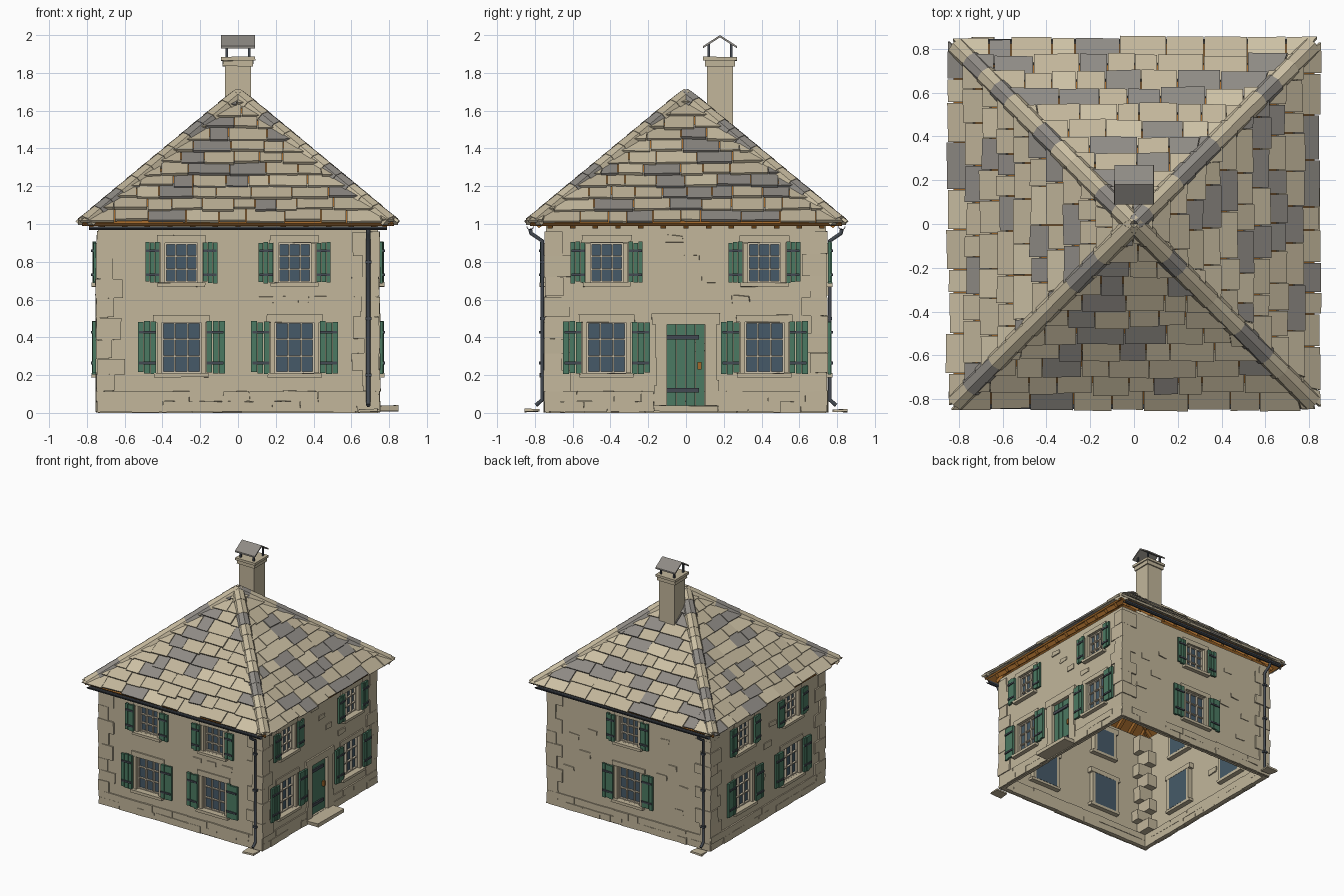
import bpy, bmesh, math, random
from mathutils import Vector, Matrix

random.seed(7)
old = bpy.data.objects.get("Cube")
if old:
    bpy.data.objects.remove(old, do_unlink=True)


def material(name, code):
    rgb = [int(code[i:i + 2], 16) / 255 for i in (0, 2, 4)]
    col = [((c + 0.055) / 1.055) ** 2.4 for c in rgb] + [1]
    m = bpy.data.materials.new(name)
    m.use_nodes = True
    m.diffuse_color = col
    m.node_tree.nodes["Principled BSDF"].inputs["Base Color"].default_value = col
    return m


STONE = material("beige stone", "c2b69b")
PALE = material("pale stone", "cdc1a5")
SLATE = material("grey slate", "8f8b85")
GREEN = material("shutter green", "4b7a62")
GLASS = material("window glass", "465a68")
IRON = material("dark iron", "444a52")
WOOD = material("brown wood", "a36a2c")
CREAM = material("window bars", "cfc3ac")

WALL, TOP = 0.74, 0.99                    # wall distance and height
APEX, EAVE_Z, EAVE = 1.68, 1.0, 0.83      # roof pyramid
SLOPE = math.atan2(APEX - EAVE_Z, EAVE)
LENGTH = math.hypot(APEX - EAVE_Z, EAVE)
R = random.uniform


class Part:
    """Collects solids into one mesh object."""

    def __init__(self, name, turn=None):
        self.name, self.bm, self.mats = name, bmesh.new(), []
        self.turn = None if turn is None else Matrix.Rotation(turn * math.pi / 2, 3, 'Z')

    def point(self, p):
        if self.turn is None:
            return Vector(p)
        u, out, z = p                     # along the wall, outwards, up
        return self.turn @ Vector((u, -WALL - out, z))

    def face(self, verts, mat):
        if mat not in self.mats:
            self.mats.append(mat)
        self.bm.faces.new(verts).material_index = self.mats.index(mat)

    def loft(self, a, b, mat):
        a, b = ([self.bm.verts.new(self.point(p)) for p in r] for r in (a, b))
        n = len(a)
        for i in range(n):
            j = (i + 1) % n
            self.face((a[i], a[j], b[j], b[i]), mat)
        self.face(a, mat)
        self.face(b[::-1], mat)

    def box(self, x, y, z, mat, jit=0.0):
        rings = [[(xx + R(-jit, jit), yy, zz + R(-jit, jit)) for yy, zz in
                  ((y[0], z[0]), (y[1], z[0]), (y[1], z[1]), (y[0], z[1]))] for xx in x]
        self.loft(*rings, mat)

    def slab(self, u, s, h, thick, mat, skew=0.0):
        """Piece on a roof slope, trimmed at the hips; s runs down from the apex."""
        def at(uu, ss, hh):
            lim = EAVE * ss / LENGTH
            return (max(-lim, min(lim, uu)),
                    ss * math.cos(SLOPE) + hh * math.sin(SLOPE) - WALL,
                    APEX - ss * math.sin(SLOPE) + hh * math.cos(SLOPE))
        rings = []
        for uu in u:
            end = s[1] + R(-skew, skew)
            rings.append([at(uu, s[0], h[0]), at(uu, end, h[1]),
                          at(uu, end, h[1] + thick), at(uu, s[0], h[0] + thick)])
        self.loft(*rings, mat)

    def finish(self):
        bmesh.ops.recalc_face_normals(self.bm, faces=self.bm.faces[:])
        me = bpy.data.meshes.new(self.name)
        self.bm.to_mesh(me)
        self.bm.free()
        for m in self.mats:
            me.materials.append(m)
        ob = bpy.data.objects.new(self.name, me)
        bpy.context.collection.objects.link(ob)
        return ob


def pieces(a, b, lo, hi):
    """Random run of lengths from a to b."""
    while a < b:
        e = a + R(lo, hi)
        if b - e < lo * 0.7:
            e = b
        yield a, e
        a = e


def window(p, u, z0, z1, hw, sw):
    p.box((u - hw, u + hw), (-0.04, -0.03), (z0, z1), GLASS)
    for i in range(4):                    # glazing bars
        t = 0.008 if i in (0, 3) else 0.004
        x, z = u - hw + 2 * hw * i / 3, z0 + (z1 - z0) * i / 3
        p.box((x - t, x + t), (-0.03, -0.012), (z0, z1), CREAM)
        p.box((u - hw, u + hw), (-0.03, -0.014), (z - t, z + t), CREAM)
    p.box((u - hw - 0.045, u + hw + 0.045), (-0.04, 0.01), (z1, z1 + 0.04), STONE, 0.003)
    p.box((u - hw - 0.04, u + hw + 0.04), (-0.04, 0.035), (z0 - 0.022, z0), STONE, 0.002)
    for d in (-1, 1):
        p.box(sorted((u + d * hw, u + d * (hw + 0.025))), (-0.04, 0.012), (z0, z1), STONE)
        start = hw + 0.03
        for i in range(3):                # shutter planks
            a, b = start + sw * i / 3, start + sw * (i + 1) / 3 - 0.003
            p.box(sorted((u + d * a, u + d * b)), (0.012, R(0.026, 0.032)),
                  (z0 + R(-0.006, 0.006), z1 + R(-0.002, 0.008)), GREEN)
        for f in (0.2, 0.8):              # shutter straps
            z = z0 + (z1 - z0) * f
            p.box(sorted((u + d * start, u + d * (start + sw * 0.9))), (0.02, 0.037),
                  (z - 0.007, z + 0.007), IRON)


# Walls, plinth and openings, one side at a time
sides = ["front", "right_side", "back", "left_side"]
columns = [(-0.30, 0.30), (-0.42, 0.415), (0,), (-0.31, 0.31)]
loose = [[(0.145, 0.6), (0.28, 0.6), (0.42, 0.6)],
         [(-0.06, 0.92), (0.03, 0.82), (0.12, 0.71), (0.29, 0.6)],
         [(-0.5, 0.62), (-0.4, 0.5), (-0.33, 0.7), (-0.55, 0.35), (0.4, 0.6),
          (0.5, 0.45), (0.33, 0.8), (0.45, 0.25), (0.3, 0.5)],
         [(0.0, 0.6), (-0.08, 0.35), (0.07, 0.75)]]
for k, side in enumerate(sides):
    holes = []
    win = Part(side + "_windows", k)
    for u in columns[k]:
        for z0, z1, hw, sw in ((0.21, 0.48, 0.103, 0.1), (0.69, 0.9, 0.086, 0.078)):
            holes.append((u - hw, u + hw, z0, z1))
            window(win, u, z0, z1, hw, sw)
    win.finish()
    if k == 1:
        holes.append((-0.1, 0.1, 0.04, 0.47))
    wall = Part(side + "_wall", k)
    xs = sorted({-WALL, WALL} | {v for h in holes for v in h[:2]})
    zs = sorted({0.0, TOP} | {v for h in holes for v in h[2:]})
    for x0, x1 in zip(xs, xs[1:]):
        for z0, z1 in zip(zs, zs[1:]):
            cx, cz = (x0 + x1) / 2, (z0 + z1) / 2
            if not any(h[0] < cx < h[1] and h[2] < cz < h[3] for h in holes):
                ring = ((x0, z0), (x1, z0), (x1, z1), (x0, z1))
                wall.face([wall.bm.verts.new(wall.point((x, 0, z))) for x, z in ring], STONE)
    bmesh.ops.remove_doubles(wall.bm, verts=wall.bm.verts[:], dist=0.0001)
    wall.finish()
    stones = Part(side + "_stonework", k)
    spans = [(-0.745, -0.17), (0.17, 0.745)] if k == 1 else [(-0.745, 0.745)]
    for a, b in spans:
        for z in ((0.005, 0.06), (0.06, 0.115)):
            for x in pieces(a, b, 0.08, 0.2):
                stones.box(x, (-0.03, R(0.007, 0.014)), z, STONE, 0.003)
    for u, z in loose[k]:
        w, h = R(0.035, 0.05), R(0.016, 0.022)
        stones.box((u - w, u + w), (-0.01, 0.007), (z - h, z + h), STONE, 0.005)
    stones.finish()

# Door with surround and step
door = Part("door", 1)
for i in range(4):
    door.box((-0.1 + i * 0.05, -0.053 + i * 0.05), (-0.035, R(-0.018, -0.014)), (0.04, 0.47), GREEN)
for z in (0.12, 0.4):
    door.box((-0.1, 0.07), (-0.02, -0.006), (z - 0.012, z + 0.012), IRON)
door.box((0.062, 0.082), (-0.02, 0.0), (0.23, 0.27), WOOD)
door.finish()
surround = Part("door_surround", 1)
for d in (-1, 1):
    for z in pieces(0.04, 0.47, 0.1, 0.16):
        surround.box(sorted((d * 0.1, d * R(0.15, 0.175))), (-0.04, 0.012), z, STONE)
surround.box((-0.18, 0.18), (-0.04, 0.014), (0.47, 0.525), STONE, 0.003)
surround.box((-0.17, 0.17), (-0.03, 0.11), (0.008, 0.038), STONE, 0.004)
surround.finish()

# Corner stones, long and short in turn
quoins = Part("corner_stones")
for sx in (-1, 1):
    for sy in (-1, 1):
        for i, z in enumerate(pieces(0.115, 0.96, 0.075, 0.12)):
            lx, ly = (0.13, 0.08) if i % 2 else (0.08, 0.13)
            e = R(0.746, 0.754)
            quoins.box(sorted((sx * e, sx * (e - lx - R(0, 0.02)))),
                       sorted((sy * e, sy * (e - ly - R(0, 0.02)))), z, STONE, 0.003)
quoins.finish()

# Roof slopes: deck, rafter tails and stone tiles
ROWS = 11
step = LENGTH / ROWS
for k, side in enumerate(sides):
    frame = Part(side + "_roof_timber", k)
    frame.slab((-1, 1), (0, LENGTH - 0.005), (-0.018, -0.018), 0.016, WOOD)
    for i in range(13):
        u = -0.72 + i * 0.12
        frame.slab((u - 0.014, u + 0.014), (0.9, LENGTH - 0.025), (-0.05, -0.05), 0.032, WOOD)
    frame.finish()
    tiles = Part(side + "_roof_tiles", k)
    for r in range(ROWS):
        s1 = (r + 1) * step
        half = EAVE * s1 / LENGTH
        for a, b in pieces(-half - R(0, 0.05), half, 0.09, 0.22):
            mat = random.choices((STONE, PALE, SLATE), (5, 2, 3))[0]
            tiles.slab((a + 0.002, b - 0.002), (max(0.005, s1 - step * 1.35), s1 + R(-0.008, 0.012)),
                       (-0.004, 0.014), R(0.012, 0.018), mat, 0.004)
    tiles.finish()

# Hip caps in overlapping lengths
profile = [(-0.055, -0.024), (-0.036, 0.016), (0, 0.032), (0.036, 0.016), (0.055, -0.024)]
hips = Part("hip_caps")
for sx in (-1, 1):
    for sy in (-1, 1):
        top, end = Vector((0, 0, 1.69)), Vector((sx * 0.815, sy * 0.815, 1.015))
        across = Vector((-sy, sx, 0)).normalized()
        up = (end - top).cross(across).normalized()
        up *= math.copysign(1, up.z)
        for a, b in pieces(0, 1, 0.06, 0.1):
            rings = [[top.lerp(end, t) + across * x * g + up * y * g for x, y in profile]
                     for t, g in ((a, 0.92), (min(b + 0.01, 1), 1.04))]
            hips.loft(*rings, random.choices((STONE, PALE, SLATE), (5, 2, 3))[0])
hips.finish()

# Chimney with a little gabled hood
chimney = Part("chimney")
chimney.box((-0.07, 0.07), (0.11, 0.25), (1.3, 1.84), STONE)
chimney.box((-0.08, 0.08), (0.1, 0.26), (1.835, 1.865), STONE, 0.002)
chimney.box((-0.09, 0.09), (0.09, 0.27), (1.865, 1.885), STONE, 0.002)
chimney.finish()
hood = Part("chimney_hood")
for x in (-0.06, 0.06):
    for y in (0.12, 0.24):
        hood.box((x - 0.006, x + 0.006), (y - 0.006, y + 0.006), (1.88, 1.955), IRON)
for d in (-1, 1):
    edge = [(0.18, 1.988), (0.18 + d * 0.09, 1.93), (0.18 + d * 0.09, 1.942), (0.18, 2.0)]
    hood.loft([(-0.09, y, z) for y, z in edge], [(0.09, y, z) for y, z in edge], SLATE)
hood.finish()

# Gutters, downpipes and splash stones at front and back
for k in (0, 2):
    gutter = Part(sides[k] + "_gutter", k)
    arc = [(0.085 + r * math.cos(t), 0.988 + r * math.sin(t))
           for r, ts in ((0.02, range(6)), (0.016, range(5, -1, -1)))
           for t in (math.pi + math.pi * i / 5 for i in ts)]
    gutter.loft([(-0.79, y, z) for y, z in arc], [(0.79, y, z) for y, z in arc], IRON)
    for z in (0.2, 0.5, 0.8):
        gutter.box((0.674, 0.706), (0, 0.034), (z - 0.008, z + 0.008), IRON)
    gutter.box((0.64, 0.74), (0.035, 0.115), (0.006, 0.02), STONE, 0.004)
    path = [gutter.point((0.69, o, z)) for o, z in
            ((0.085, 0.975), (0.08, 0.95), (0.02, 0.91), (0.02, 0.07), (0.055, 0.04))]
    gutter.finish()
    cu = bpy.data.curves.new(sides[k] + "_downpipe", 'CURVE')
    cu.dimensions, cu.bevel_depth, cu.bevel_resolution, cu.use_fill_caps = '3D', 0.012, 1, True
    line = cu.splines.new('POLY')
    line.points.add(len(path) - 1)
    for pt, co in zip(line.points, path):
        pt.co = (*co, 1)
    cu.materials.append(IRON)
    bpy.context.collection.objects.link(bpy.data.objects.new(cu.name, cu))
